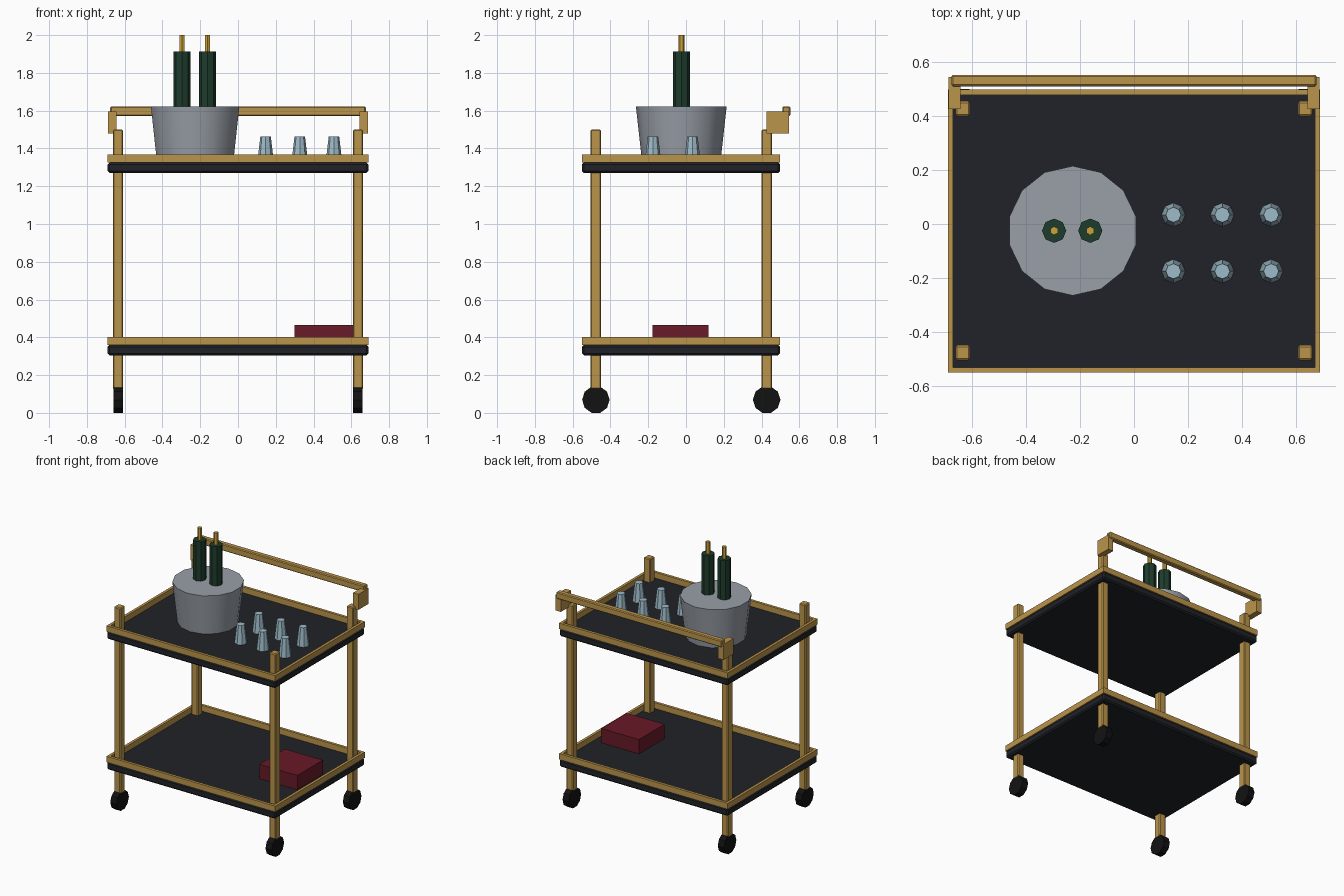
import bpy
import math

if "Cube" in bpy.data.objects:
    bpy.data.objects.remove(bpy.data.objects["Cube"])


def material(name, r, g, b):
    m = bpy.data.materials.new(name)
    m.diffuse_color = (r, g, b, 1)
    m.use_nodes = True
    m.node_tree.nodes["Principled BSDF"].inputs["Base Color"].default_value = m.diffuse_color
    return m


BRASS = material("brass", 0.50, 0.30, 0.07)
BLACK = material("black_panel", 0.015, 0.016, 0.021)
RUBBER = material("rubber", 0.006, 0.006, 0.007)
STEEL = material("steel", 0.32, 0.35, 0.39)
GREEN = material("green_glass", 0.013, 0.045, 0.025)
FOIL = material("gold_foil", 0.60, 0.37, 0.04)
CLEAR = material("clear_glass", 0.34, 0.50, 0.58)
RED = material("red_cover", 0.14, 0.010, 0.021)


def box(name, x, y, z, mat, bevel=0):
    """Box from (min, max) pairs, with an optional small edge bevel."""
    bpy.ops.mesh.primitive_cube_add(
        size=1, location=[(a + b) / 2 for a, b in (x, y, z)])
    ob = bpy.context.object
    ob.name = name
    ob.scale = [b - a for a, b in (x, y, z)]
    bpy.ops.object.transform_apply(location=False, rotation=False, scale=True)
    ob.data.materials.append(mat)
    if bevel:
        mod = ob.modifiers.new("edge_bevel", 'BEVEL')
        mod.width = bevel
        mod.segments = 1
    return ob


def cone(name, sides, r1, r2, x, y, z0, z1, mat):
    """Upright tapered cylinder between two heights."""
    bpy.ops.mesh.primitive_cone_add(
        vertices=sides, radius1=r1, radius2=r2, depth=z1 - z0,
        location=(x, y, (z0 + z1) / 2))
    ob = bpy.context.object
    ob.name = name
    ob.data.materials.append(mat)
    return ob


CY = -0.025                   # centre of the shelves in y
W, Y0, Y1 = 0.69, -0.551, 0.498
RIM = 0.02

# Shelves with raised brass rims
for level, z in (("lower", 0.305), ("upper", 1.27)):
    top, lip = z + 0.055, z + 0.098
    box(level + "_shelf", (-W, W), (Y0, Y1), (z, top), BLACK, 0.01)
    box(level + "_rim_front", (-W, W), (Y0, Y0 + RIM), (top, lip), BRASS)
    box(level + "_rim_back", (-W, W), (Y1 - RIM, Y1), (top, lip), BRASS)
    for side, s in (("left", -1), ("right", 1)):
        xs = sorted((s * W, s * (W - RIM)))
        box(f"{level}_rim_{side}", xs, (Y0 + RIM, Y1 - RIM), (top, lip), BRASS)

# Posts, wheels and handle brackets
for side, s in (("left", -1), ("right", 1)):
    px = s * 0.635
    for end, py in (("front", CY - 0.452), ("back", CY + 0.452)):
        box(f"{end}_{side}_post", (px - 0.027, px + 0.027),
            (py - 0.028, py + 0.028), (0.125, 1.50), BRASS, 0.006)
        bpy.ops.mesh.primitive_cylinder_add(
            vertices=10, radius=0.073, depth=0.05,
            location=(px, py, 0.0695), rotation=(0, math.pi / 2, 0))
        wheel = bpy.context.object
        wheel.name = f"{end}_{side}_wheel"
        wheel.data.materials.append(RUBBER)
    box(f"handle_bracket_{side}", sorted((s * 0.643, s * 0.687)),
        (0.427, 0.544), (1.48, 1.595), BRASS)

# Push handle
box("handle_bar", (-0.677, 0.677), (0.510, 0.552), (1.572, 1.622), BRASS, 0.006)

# Ice bucket with two bottles
bucket = cone("ice_bucket", 14, 0.207, 0.24, -0.227, CY, 1.325, 1.622, STEEL)
bpy.ops.object.shade_smooth_by_angle()
for i, x in enumerate((-0.296, -0.162)):
    cone(f"bottle_{i + 1}", 8, 0.045, 0.045, x, CY, 1.50, 1.913, GREEN)
    cone(f"bottle_neck_{i + 1}", 6, 0.016, 0.016, x, CY, 1.913, 2.0, FOIL)

# Upturned glasses in two rows
for x in (0.146, 0.327, 0.508):
    for y in (-0.175, 0.034):
        cone("glass", 8, 0.044, 0.028, x, y, 1.325, 1.462, CLEAR)

# Book on the lower shelf
box("book", (0.30, 0.61), (-0.178, 0.12), (0.36, 0.466), RED)
